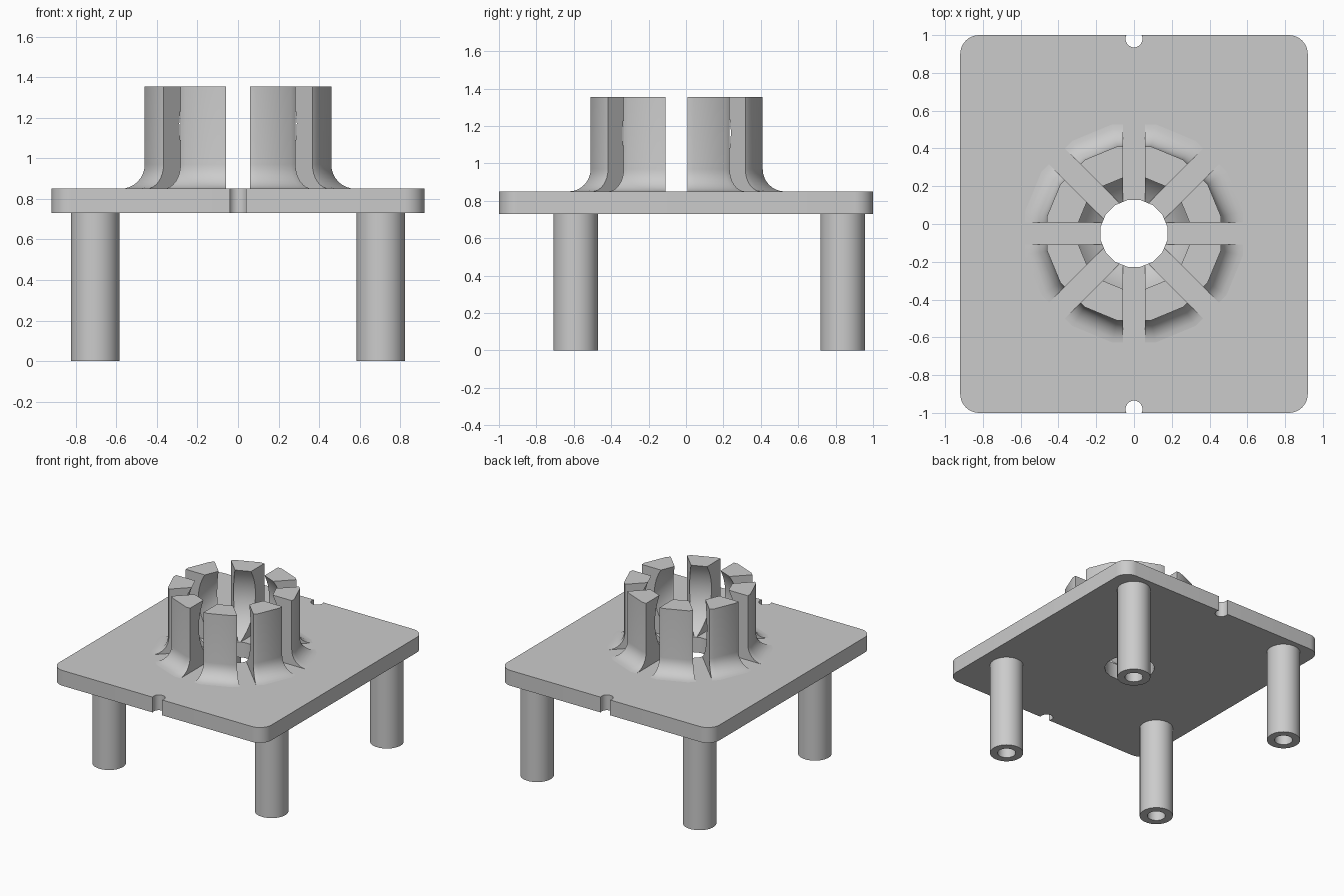
import bpy, bmesh, math
from mathutils import Matrix

if "Cube" in bpy.data.objects:
    bpy.data.objects.remove(bpy.data.objects["Cube"])

grey = bpy.data.materials.new("plain grey")
grey.use_nodes = True
grey.diffuse_color = (0.6, 0.6, 0.6, 1)
grey.node_tree.nodes["Principled BSDF"].inputs["Base Color"].default_value = (0.6, 0.6, 0.6, 1)

PLATE_LOW, PLATE_TOP, COLLAR_TOP = 0.73, 0.85, 1.355
CENTRE_Y = -0.05
SIDES = 16


def add_object(name, bm):
    bmesh.ops.recalc_face_normals(bm, faces=bm.faces)
    mesh = bpy.data.meshes.new(name)
    bm.to_mesh(mesh)
    bm.free()
    mesh.materials.append(grey)
    obj = bpy.data.objects.new(name, mesh)
    bpy.context.collection.objects.link(obj)
    return obj


def revolve(name, profile, sides, place):
    """Turn a closed (radius, height) profile around z, flats facing the axes."""
    bm = bmesh.new()
    rings = []
    for i in range(sides):
        a = math.tau * (i + 0.5) / sides
        rings.append([bm.verts.new((r * math.cos(a), r * math.sin(a), z)) for r, z in profile])
    n = len(profile)
    for i in range(sides):
        a, b = rings[i], rings[(i + 1) % sides]
        for j in range(n):
            k = (j + 1) % n
            bm.faces.new((a[j], b[j], b[k], a[k]))
    obj = add_object(name, bm)
    obj.location = place
    return obj


def cylinder(name, radius, low, high, sides, x, y):
    bm = bmesh.new()
    turn = Matrix.Translation((x, y, (low + high) / 2)) @ Matrix.Rotation(math.pi / sides, 4, "Z")
    bmesh.ops.create_cone(bm, cap_ends=True, segments=sides, radius1=radius,
                          radius2=radius, depth=high - low, matrix=turn)
    return add_object(name, bm)


def box(name, size, matrix):
    bm = bmesh.new()
    bmesh.ops.create_cube(bm, size=1, matrix=matrix @ Matrix.Diagonal((*size, 1)))
    return add_object(name, bm)


def cut(target, cutter):
    bpy.context.view_layer.objects.active = target
    mod = target.modifiers.new("cut", "BOOLEAN")
    mod.operation, mod.solver, mod.object = "DIFFERENCE", "EXACT", cutter
    bpy.ops.object.modifier_apply(modifier=mod.name)
    bpy.data.objects.remove(cutter)


def smooth(obj, degrees=32):
    bpy.ops.object.select_all(action="DESELECT")
    obj.select_set(True)
    bpy.context.view_layer.objects.active = obj
    bpy.ops.object.shade_smooth_by_angle(angle=math.radians(degrees))


# Plate with rounded corners
bm = bmesh.new()
outline = []
for i, (sx, sy) in enumerate([(1, 1), (-1, 1), (-1, -1), (1, -1)]):
    for step in range(9):
        a = (i + step / 8) * math.pi / 2
        outline.append(bm.verts.new((sx * 0.82 + 0.1 * math.cos(a),
                                     sy * 0.9 + 0.1 * math.sin(a), PLATE_LOW)))
base = bm.faces.new(outline)
top = bmesh.ops.extrude_face_region(bm, geom=[base])["geom"]
bmesh.ops.translate(bm, vec=(0, 0, PLATE_TOP - PLATE_LOW),
                    verts=[v for v in top if isinstance(v, bmesh.types.BMVert)])
plate = add_object("plate", bm)

# Centre hole and the two edge notches
cut(plate, cylinder("hole_cutter", 0.18, 0.6, 1, SIDES, 0, CENTRE_Y))
for side in (-1, 1):
    cut(plate, cylinder("notch_cutter", 0.045, 0.6, 1, 20, 0, side * 0.98))
smooth(plate)

# Socket collar: flared foot outside, ball-shaped hollow inside
wall, flare = 0.469, 0.12
profile = [(wall, COLLAR_TOP)]
for step in range(9):
    a = math.pi + step / 8 * math.pi / 2
    profile.append((wall + flare + flare * math.cos(a), PLATE_TOP + flare + flare * math.sin(a)))
ball_z, ball_r = 1.16, 0.358
low = -math.acos(0.18 / ball_r)
high = math.asin((COLLAR_TOP - ball_z) / ball_r)
for step in range(13):
    a = low + (high - low) * step / 12
    profile.append((ball_r * math.cos(a), ball_z + ball_r * math.sin(a)))
collar = revolve("socket_collar", profile, SIDES, (0, CENTRE_Y, 0))

# Four crossing slots split the collar into eight fingers
for i in range(4):
    place = Matrix.Translation((0, CENTRE_Y, 1.15)) @ Matrix.Rotation(i * math.pi / 4, 4, "Z")
    cut(collar, box("slot_cutter", (2, 0.118, 0.8), place))
smooth(collar)

# Hollow legs
tube = [(0.12, 0), (0.12, PLATE_LOW), (0.065, PLATE_LOW), (0.065, 0)]
for side, x in (("left", 0.705), ("right", -0.705)):
    for end, y in (("front", -0.59), ("back", 0.838)):
        smooth(revolve(f"{end}_{side}_leg", tube, 32, (x, y, 0)))
